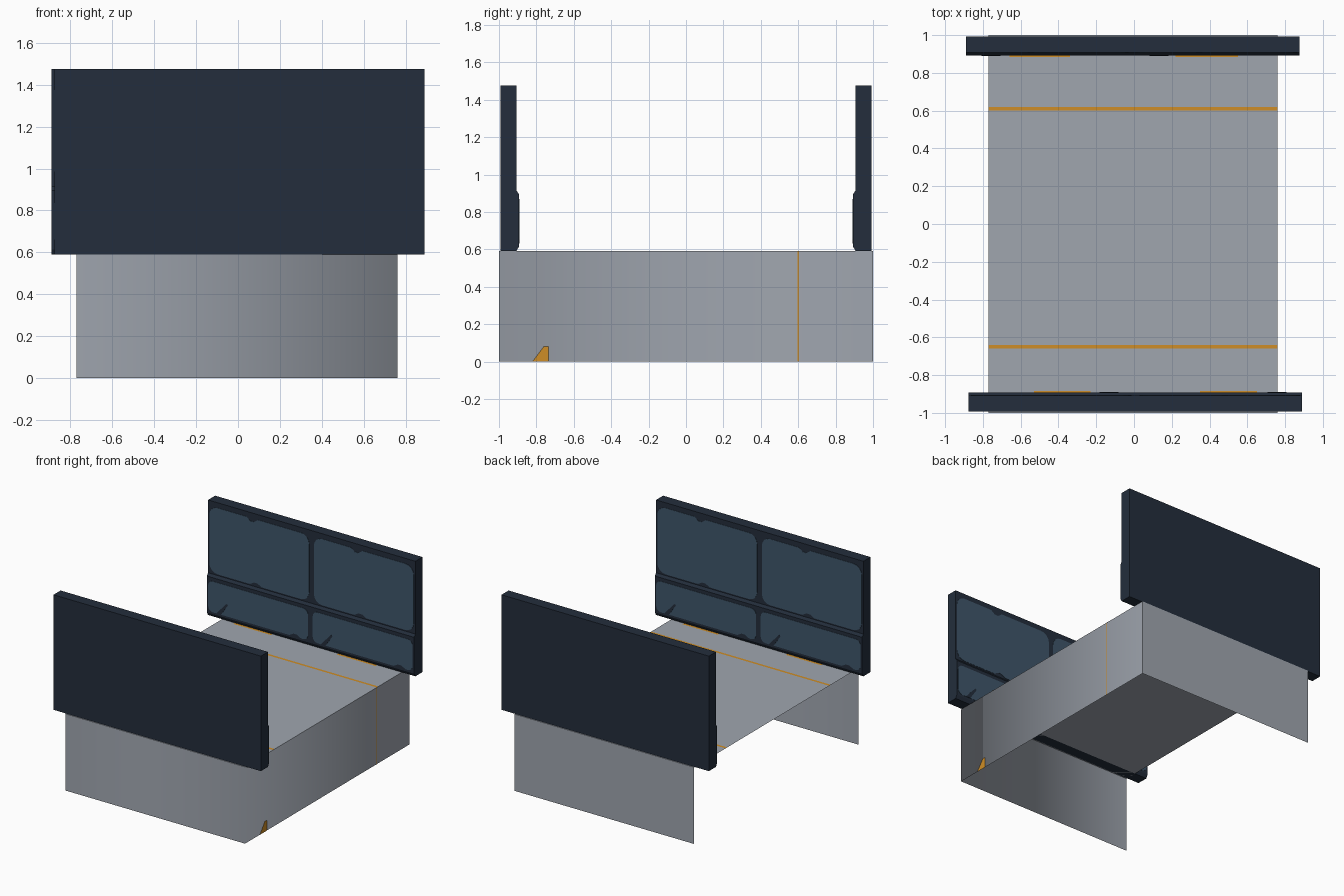
import bpy, math

if "Cube" in bpy.data.objects:
    bpy.data.objects.remove(bpy.data.objects["Cube"])


def material(name, rgb):
    m = bpy.data.materials.new(name)
    m.diffuse_color = (*rgb, 1)
    m.use_nodes = True
    m.node_tree.nodes["Principled BSDF"].inputs["Base Color"].default_value = m.diffuse_color
    return m


GREY = material("deck grey", (0.35, 0.38, 0.43))
NAVY = material("dark navy", (0.017, 0.027, 0.045))
BLUE = material("slate blue", (0.050, 0.093, 0.145))
ORANGE = material("orange", (0.62, 0.27, 0.02))


def mesh(name, verts, faces, mat, smooth=False):
    me = bpy.data.meshes.new(name)
    me.from_pydata(verts, [], faces)
    me.materials.append(mat)
    me.polygons.foreach_set("use_smooth", [smooth] * len(faces))
    ob = bpy.data.objects.new(name, me)
    bpy.context.collection.objects.link(ob)
    return ob


def prism(name, a, b, mat):
    """Closed prism between two matching point rings."""
    n = len(a)
    faces = [tuple(range(n))[::-1], tuple(range(n, 2 * n))]
    faces += [(i, (i + 1) % n, n + (i + 1) % n, n + i) for i in range(n)]
    return mesh(name, a + b, faces, mat)


X0, X1, H = -0.77, 0.76, 0.59

# deck: thin sheet, open below and on the left
mesh("deck_top", [(X0, -1, H), (X1, -1, H), (X1, 1, H), (X0, 1, H)],
     [(0, 1, 2, 3)], GREY)

# front and right walls share a softly shaded corner
path = [(X0, -1), (X1, -1), (X1, 1)]
mesh("front_and_right_wall", [(x, y, z) for x, y in path for z in (0, H)],
     [(0, 2, 3, 1), (2, 4, 5, 3)], GREY, True)
mesh("back_wall", [(X1, 1, 0), (X0, 1, 0), (X0, 1, H), (X1, 1, H)],
     [(0, 1, 2, 3)], GREY)

# orange lines on the deck: two long stripes and short marks by each panel
marks = [(X0, X1, 0.60, 0.62), (X0, X1, -0.66, -0.64),
         (-0.66, -0.34, 0.885, 0.905), (0.22, 0.55, 0.885, 0.905),
         (-0.53, -0.23, -0.905, -0.885), (0.35, 0.65, -0.905, -0.885)]
for x0, x1, y0, y1 in marks:
    z = H + 0.001
    mesh("deck_stripe", [(x0, y0, z), (x1, y0, z), (x1, y1, z), (x0, y1, z)],
         [(0, 1, 2, 3)], ORANGE)

# orange line and corner mark on the right wall
for name, pts in (("wall_line", [(0.597, 0), (0.603, 0), (0.603, H), (0.597, H)]),
                  ("wall_mark", [(-0.82, 0), (-0.735, 0), (-0.735, 0.08), (-0.76, 0.08)])):
    mesh(name, [(X1 + 0.001, y, z) for y, z in pts], [(0, 1, 2, 3)], ORANGE)


def window_outline(x0, x1, z0, z1, r, notches):
    """Rounded rectangle with small nicks in its top or bottom edge."""
    pts = []
    for cx, cz, start in ((x1 - r, z0 + r, -90), (x1 - r, z1 - r, 0),
                          (x0 + r, z1 - r, 90), (x0 + r, z0 + r, 180)):
        for k in range(5):
            a = math.radians(start + k * 22.5)
            pts.append((cx + r * math.cos(a), cz + r * math.sin(a)))
        for side, nx, d in notches:
            if side == "top" and start == 0:
                pts += [(nx + 0.05, z1), (nx + 0.015, z1 - d), (nx - 0.015, z1 - d), (nx - 0.05, z1)]
            if side == "bottom" and start == 180:
                pts += [(nx - 0.05, z0), (nx - 0.015, z0 + d), (nx + 0.015, z0 + d), (nx + 0.05, z0)]
    return pts


def panel(name, turned):
    """Upright panel at the back; turned gives the front copy."""
    parts = []
    # slab with a thicker chamfered lower band
    side = [(0.993, H), (0.993, 1.475), (0.907, 1.475), (0.907, 0.915),
            (0.893, 0.895), (0.893, 0.615), (0.907, H)]
    parts.append(prism(name, [(-0.89, y, z) for y, z in side],
                       [(0.875, y, z) for y, z in side], NAVY))
    for x0, x1 in ((-0.878, -0.028), (0.012, 0.862)):
        mid = (x0 + x1) / 2
        upper = window_outline(x0, x1, 0.925, 1.435, 0.07,
                               [("top", mid - 0.06, 0.025), ("bottom", mid - 0.03, 0.02)])
        lower = window_outline(x0, x1, 0.63, 0.868, 0.04,
                               [("bottom", x1 - 0.11, 0.02)])
        for tag, pts, y in (("upper", upper, 0.907), ("lower", lower, 0.893)):
            parts.append(prism(f"{name}_{tag}_pane", [(x, y, z) for x, z in pts],
                               [(x, y - 0.002, z) for x, z in pts], BLUE))
        # dark slanted scratch on the lower pane
        s = [(x0 + 0.07, 0.63), (x0 + 0.11, 0.63), (x0 + 0.17, 0.72), (x0 + 0.155, 0.725)]
        parts.append(prism(f"{name}_scratch", [(x, 0.891, z) for x, z in s],
                           [(x, 0.8895, z) for x, z in s], NAVY))
    if turned:
        for p in parts:
            p.rotation_euler.z = math.pi


panel("back_panel", False)
panel("front_panel", True)

# consistent outward normals on the closed prisms
import bmesh
for ob in bpy.data.objects:
    if "panel" in ob.name:
        bm = bmesh.new()
        bm.from_mesh(ob.data)
        bmesh.ops.recalc_face_normals(bm, faces=bm.faces)
        bm.to_mesh(ob.data)
        bm.free()
